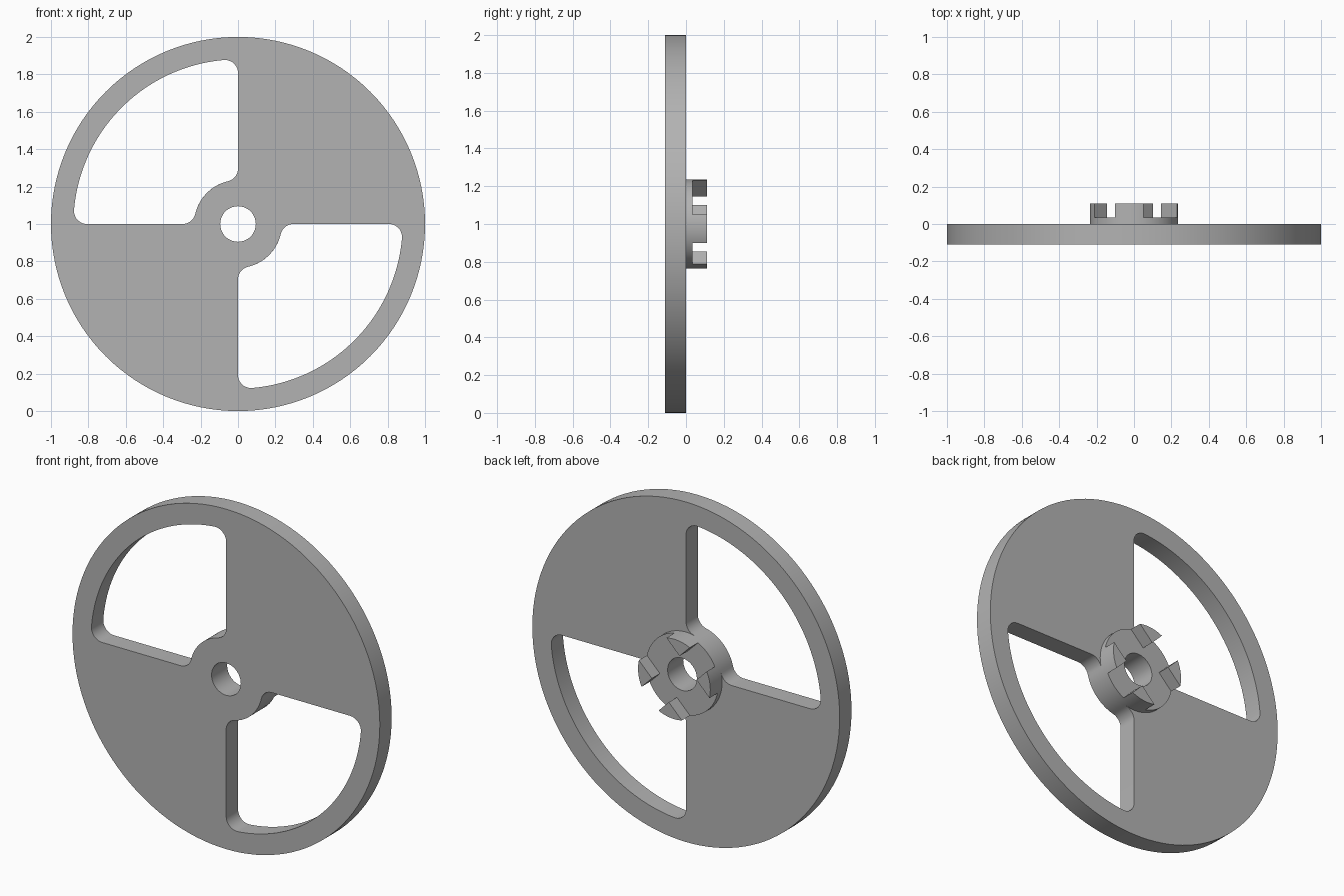
import bpy, bmesh
from math import sin, cos, pi, acos, atan2, sqrt, hypot

if "Cube" in bpy.data.objects:
    bpy.data.objects.remove(bpy.data.objects["Cube"], do_unlink=True)

RIM, HUB, BORE = 1.0, 0.235, 0.095
WINDOW, FILLET = 0.88, 0.07
FRONT, FACE, FLOOR, BACK = -0.11, 0.0, 0.035, 0.11

grey = bpy.data.materials.new("plain grey")
grey.use_nodes = True
colour = (0.45, 0.45, 0.45, 1)
grey.diffuse_color = colour
grey.node_tree.nodes["Principled BSDF"].inputs["Base Color"].default_value = colour


def arc(cx, cz, r, start, end, steps):
    return [(cx + r * cos(start + (end - start) * i / steps),
             cz + r * sin(start + (end - start) * i / steps)) for i in range(steps + 1)]


def circle(r, steps=128):
    return arc(0, 0, r, 0, 2 * pi, steps)[:-1]


def plate(name, outlines, y0, y1):
    """Filled outlines in the x-z plane, extruded from y0 to y1."""
    curve = bpy.data.curves.new(name, "CURVE")
    curve.dimensions, curve.fill_mode = "2D", "BOTH"
    curve.extrude = (y1 - y0) / 2
    for points in outlines:
        spline = curve.splines.new("POLY")
        spline.points.add(len(points) - 1)
        for p, (x, z) in zip(spline.points, points):
            p.co = (x, z, 0, 1)
        spline.use_cyclic_u = True
    obj = bpy.data.objects.new(name, curve)
    bpy.context.collection.objects.link(obj)
    obj.location = (0, (y0 + y1) / 2, RIM)
    obj.rotation_euler = (pi / 2, 0, 0)
    bpy.ops.object.select_all(action="DESELECT")
    obj.select_set(True)
    bpy.context.view_layer.objects.active = obj
    bpy.ops.object.convert(target="MESH")
    obj = bpy.context.object
    bm = bmesh.new()
    bm.from_mesh(obj.data)
    bmesh.ops.remove_doubles(bm, verts=bm.verts, dist=0.0001)
    bmesh.ops.recalc_face_normals(bm, faces=bm.faces)
    bm.to_mesh(obj.data)
    bm.free()
    obj.data.materials.clear()
    obj.data.materials.append(grey)
    bpy.ops.object.shade_smooth_by_angle(angle=pi / 6)
    return obj


def window():
    """Quarter-ring opening with rounded corners, in the +x +z quadrant."""
    f = FILLET
    far = sqrt((WINDOW - f) ** 2 - f * f)
    near = sqrt((HUB + f) ** 2 - f * f)
    a, b = atan2(f, far), atan2(f, near)
    pts = arc(far, f, f, -pi / 2, a, 10)
    pts += arc(0, 0, WINDOW, a, pi / 2 - a, 40)[1:-1]
    pts += arc(f, far, f, pi / 2 - a, pi, 10)
    pts += arc(f, near, f, pi, 1.5 * pi - b, 10)
    pts += arc(0, 0, HUB, pi / 2 - b, b, 16)[1:-1]
    pts += arc(near, f, f, pi + b, 1.5 * pi, 10)
    return pts


# Disc with two opposite windows and a centre bore
opening = window()
plate("wheel_disc", [circle(RIM), circle(BORE, 64),
                     [(-x, z) for x, z in opening],
                     [(x, -z) for x, z in opening]], FRONT, FACE)

# Raised hub on the back
plate("hub_base", [circle(HUB), circle(BORE, 64)], FACE, FLOOR)

# Four wedge lugs left between two crossing diagonal slots
narrow, wide = 0.078, 0.127
start = 3 * pi / 4 - acos(wide / HUB)
end = pi / 4 + acos(narrow / HUB)
tip = ((narrow - wide) / sqrt(2), (narrow + wide) / sqrt(2))
lug = arc(0, 0, HUB, start, end, 14) + [tip]
swapped = [(z, x) for x, z in lug]
for name, shape, s in (("upper_lug", lug, 1), ("lower_lug", lug, -1),
                       ("left_lug", swapped, 1), ("right_lug", swapped, -1)):
    plate(name, [[(s * x, s * z) for x, z in shape]], FLOOR, BACK)
